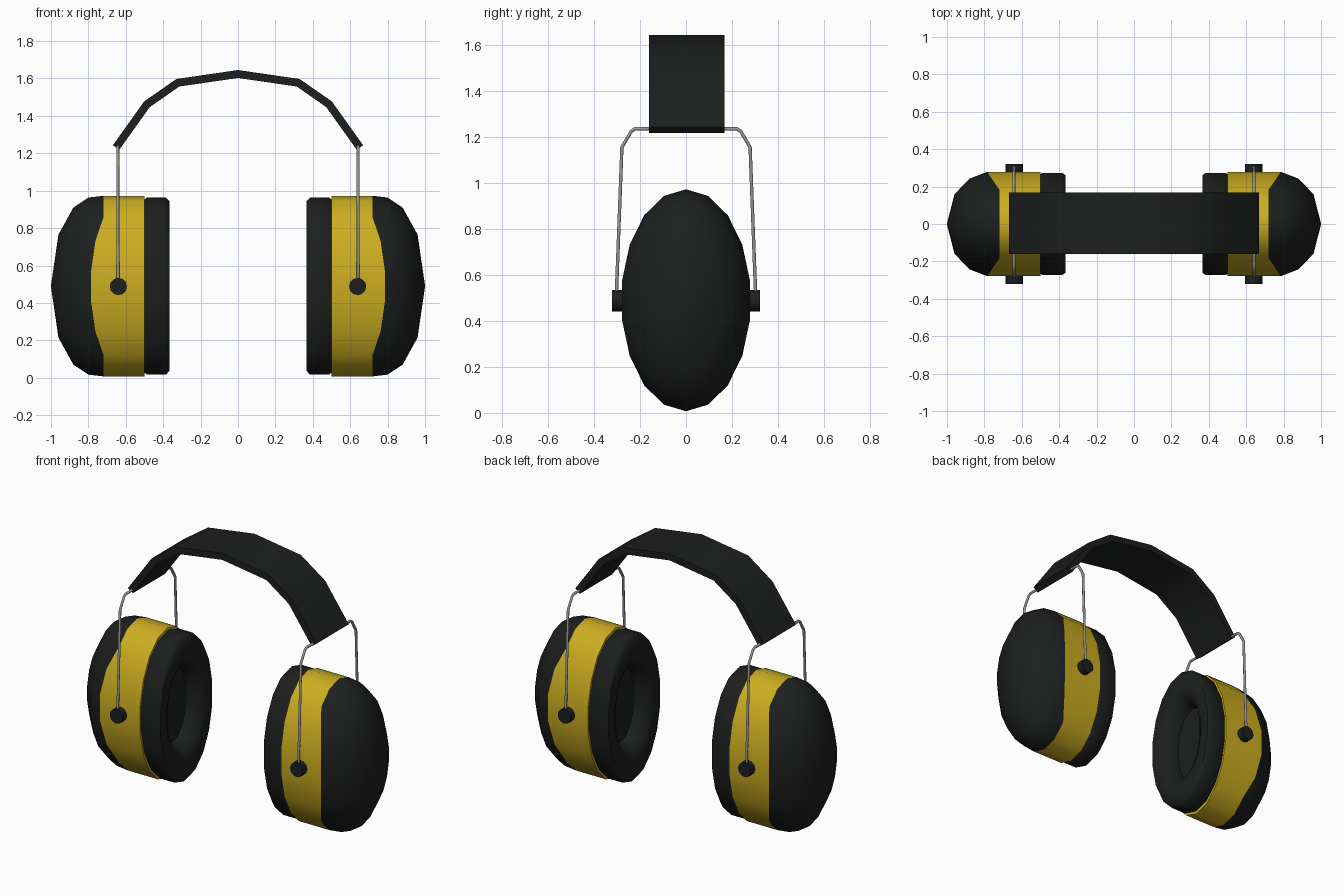
import bpy, bmesh, math
from mathutils import Vector

if "Cube" in bpy.data.objects:
    bpy.data.objects.remove(bpy.data.objects["Cube"])

SIDES, CZ, RY, RZ = 18, 0.49, 0.283, 0.483


def material(name, rgb):
    m = bpy.data.materials.new(name)
    m.diffuse_color = (*rgb, 1)
    m.use_nodes = True
    m.node_tree.nodes["Principled BSDF"].inputs["Base Color"].default_value = m.diffuse_color
    return m


BLACK = material("black_rubber", (0.012, 0.014, 0.013))
YELLOW = material("yellow_plastic", (0.60, 0.42, 0.015))
STEEL = material("steel", (0.30, 0.30, 0.30))


def finish(name, bm, mat, angle=40, mirror="X"):
    bmesh.ops.recalc_face_normals(bm, faces=bm.faces)
    me = bpy.data.meshes.new(name)
    bm.to_mesh(me)
    bm.free()
    me.materials.append(mat)
    ob = bpy.data.objects.new(name, me)
    bpy.context.collection.objects.link(ob)
    bpy.ops.object.select_all(action="DESELECT")
    ob.select_set(True)
    bpy.context.view_layer.objects.active = ob
    bpy.ops.object.shade_smooth_by_angle(angle=math.radians(angle))
    if mirror:
        mod = ob.modifiers.new("mirror", "MIRROR")
        mod.use_axis = ["X" in mirror, "Y" in mirror, False]
        mod.use_mirror_merge = False
    return ob


def seam(a):
    # the colour split bulges outward at the cup's front and back
    s = min(1, max(0, (abs(math.sin(a)) - 0.64) / 0.34))
    return 0.718 + 0.067 * s


def loft(name, rings, mat, angle=40):
    # rings of (x or function of angle, scale) swept as ellipses along x
    bm = bmesh.new()
    loops = []
    for x, s in rings:
        loop = []
        for i in range(SIDES):
            a = 2 * math.pi * i / SIDES
            px = x(a) if callable(x) else x
            loop.append(bm.verts.new((px, s * RY * math.sin(a), CZ + s * RZ * math.cos(a))))
        loops.append(loop)
    for p, q in zip(loops, loops[1:]):
        for i in range(SIDES):
            j = (i + 1) % SIDES
            bm.faces.new((p[i], p[j], q[j], q[i]))
    bm.faces.new(loops[0])
    bm.faces.new(loops[-1])
    bmesh.ops.remove_doubles(bm, verts=bm.verts, dist=1e-4)
    return finish(name, bm, mat, angle)


# ear cups: yellow shell, black outer dome, hollow cushion
loft("cup_shell", [(0.50, 1), (seam, 1)], YELLOW)
loft("cup_dome", [(seam, 1), (0.80, 0.98), (0.88, 0.87), (0.96, 0.57), (0.999, 0.02)], BLACK)
loft("ear_cushion", [(0.502, 0.955), (0.487, 0.98), (0.385, 0.98), (0.367, 0.94),
                     (0.365, 0.72), (0.385, 0.60), (0.43, 0.53), (0.47, 0.51)], BLACK, 50)

# pivot knobs
bm = bmesh.new()
bmesh.ops.create_cone(bm, cap_ends=True, segments=12, radius1=0.046, radius2=0.046, depth=0.05)
for v in bm.verts:
    v.co = Vector((0.64 + v.co.x, -0.296 + v.co.z, 0.488 + v.co.y))
finish("pivot_knob", bm, BLACK, 40, "XY")

# wire yokes
half = [(0.304, 0.49), (0.279, 1.155), (0.262, 1.185), (0.238, 1.226), (0.222, 1.236)]
path = [(-y, z) for y, z in half] + half[::-1]
for side, sx in (("left", -0.642), ("right", 0.642)):
    cu = bpy.data.curves.new("wire_yoke_" + side, "CURVE")
    cu.dimensions = "3D"
    cu.bevel_depth = 0.0085
    cu.bevel_resolution = 1
    cu.use_fill_caps = True
    sp = cu.splines.new("POLY")
    sp.points.add(len(path) - 1)
    for p, (y, z) in zip(sp.points, path):
        p.co = (sx, y, z, 1)
    cu.materials.append(STEEL)
    bpy.context.collection.objects.link(bpy.data.objects.new(cu.name, cu))

# headband: faceted strip with thickness
arc = [(0.652, 1.231), (0.487, 1.462), (0.322, 1.577), (0, 1.624)]
arc = [Vector(p) for p in arc + [(-x, z) for x, z in arc[-2::-1]]]
bm = bmesh.new()
rows = []
for i, p in enumerate(arc):
    d1 = (p - arc[i - 1]).normalized() if i else (arc[1] - p).normalized()
    d2 = (arc[i + 1] - p).normalized() if i < len(arc) - 1 else d1
    t = (d1 + d2).normalized()
    n = Vector((t.y, -t.x)) * (0.021 / t.dot(d1))
    rows.append([bm.verts.new((p.x + k * n.x, y, p.y + k * n.y))
                 for k, y in ((1, -0.16), (1, 0.168), (-1, 0.168), (-1, -0.16))])
for a, b in zip(rows, rows[1:]):
    for i in range(4):
        j = (i + 1) % 4
        bm.faces.new((a[i], a[j], b[j], b[i]))
bm.faces.new(rows[0])
bm.faces.new(rows[-1])
finish("headband", bm, BLACK, 40, None)
